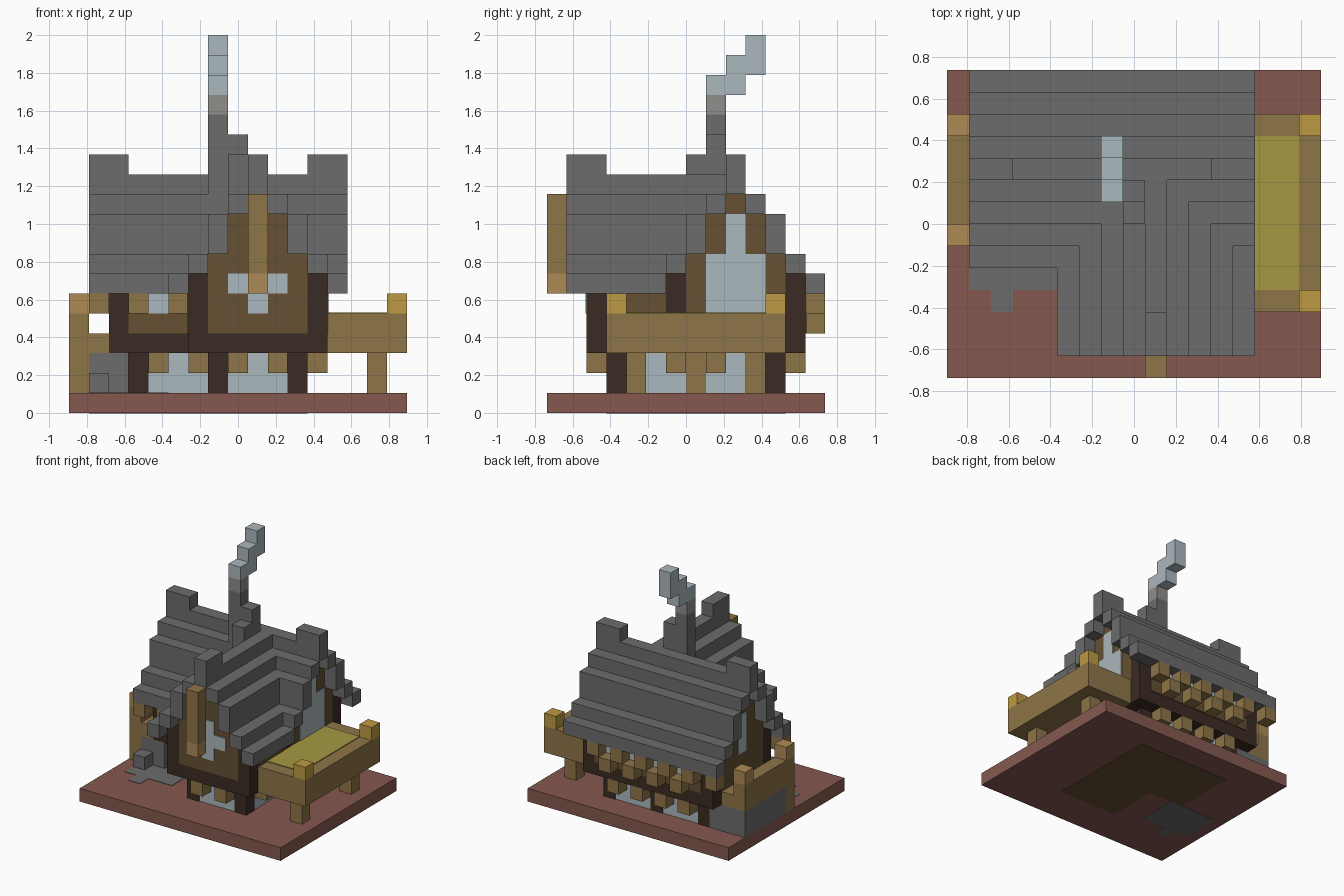
import bpy
import bmesh
from mathutils import Matrix, Vector

cube = bpy.data.objects.get("Cube")
if cube:
    bpy.data.objects.remove(cube)

U = 2 / 19                      # edge of one building block
ORIGIN = Vector((8.5, 7, 0))    # block coordinates of the centre
THIN = 0.06                     # plate thickness in blocks


def material(name, hexcode):
    rgb = [int(hexcode[n:n + 2], 16) / 255 for n in (0, 2, 4)]
    col = [((c + 0.055) / 1.055) ** 2.4 for c in rgb] + [1]
    m = bpy.data.materials.new(name)
    m.use_nodes = True
    m.diffuse_color = col
    m.node_tree.nodes["Principled BSDF"].inputs["Base Color"].default_value = col
    return m


CLAY = material("red clay", "85594F")
STONE = material("grey stone", "6C6C6C")
ASH = material("light grey", "908E8B")
PLASTER = material("pale blue", "ABB8BD")
WOOD = material("brown wood", "8F7548")
TAN = material("tan wood", "AF8A56")
PANEL = material("dark brown panel", "665033")
FRAME = material("blackish brown frame", "3B2B23")
GOLD = material("gold", "BD9A43")
STRAW = material("olive straw", "A59944")


def part(name, mat, boxes):
    """One object made of boxes, each given as x, y and z ranges in blocks."""
    bm = bmesh.new()
    for ranges in boxes:
        lo, hi = (Vector(v) for v in zip(*ranges))
        mid, size = ((lo + hi) / 2 - ORIGIN) * U, (hi - lo) * U
        bmesh.ops.create_cube(bm, size=1, matrix=Matrix.Translation(mid) @ Matrix.Diagonal(size.to_4d()))
    mesh = bpy.data.meshes.new(name)
    bm.to_mesh(mesh)
    bm.free()
    mesh.materials.append(mat)
    ob = bpy.data.objects.new(name, mesh)
    bpy.context.collection.objects.link(ob)


def one(i, j, k, height=1):
    return (i, i + 1), (j, j + 1), (k, k + height)


def turn(axis, along, across, up):
    return (along, across, up) if axis == "x" else (across, along, up)


# Ground slab with stone path and the floor showing underneath
part("ground_slab", CLAY, [((0, 17), (0, 14), (0, 1))])
for side, z in (("top", 1), ("underside", -THIN / 2)):
    up = (z, z + THIN / 2)
    part("path_" + side, STONE, [((1, 5), (4, 7), up), ((2, 3), (3, 4), up)])
part("floor_underside", PANEL, [((4, 12), (7, 12), (-THIN / 2, 0)), ((7, 12), (3, 7), (-THIN / 2, 0))])

# Ground floor: plaster between posts
E = THIN
part("lower_walls", PLASTER, [((3 + E, 12 - E), (7 + E, 12 - E), (1, 3)),
                              ((7 + E, 12 - E), (3 + E, 8), (1, 3))])
part("lower_posts", FRAME, [one(i, j, 1, 2) for i in (3, 7, 11) for j in (3, 7, 11)
                            if (i, j) not in ((3, 3), (11, 7))])
part("lower_side_post", WOOD, [one(11, 7, 1, 2)])
corbels = [(8, 2), (10, 2), (6, 4), (4, 6), (6, 6), (2, 8), (2, 10)]
corbels += [(12, j) for j in range(4, 11, 2)] + [(i, 12) for i in range(4, 11, 2)]
part("lower_corbels", WOOD, [one(i, j, 2) for i, j in corbels])

# Upper floor and roof: stepped gables, main one along x, front wing along y
WALL_TOP = [11, 10, 8, 7, 6]
ROOF_TOP = [12, 11, 10, 8, 7]


def gable(name, axis, ridge, walls, roof, trimmed):
    frame, panel, slabs = [], [], []
    for d in range(-4, 5):
        n, across = abs(d), (ridge + d, ridge + d + 1)
        end = 10 - n if trimmed else roof[1]
        slabs.append(turn(axis, (roof[0], end), across, (WALL_TOP[n], ROOF_TOP[n])))
        if n < 4:
            sill = WALL_TOP[n] if n == 3 else 4
            frame.append(turn(axis, walls, across, (3, sill)))
            if n < 3:
                panel.append(turn(axis, walls, across, (sill, WALL_TOP[n])))
    part(name + "_frame", FRAME, frame)
    part(name + "_panels", PANEL, panel)
    part(name + "_roof", STONE, slabs)


gable("main", "x", 9, (2, 13), (1, 14), False)
gable("wing", "y", 9, (2, 6), (1, 9), True)

# Panels and small windows on the long walls
part("long_wall_panels", PANEL, [((3, 6), (6 - E, 6), (4, 6)), ((3, 12), (13, 13 + E), (4, 6)),
                                 ((13, 13 + E), (3, 6), (4, 6)), ((6 - E, 6), (3, 6), (4, 6))])
part("long_wall_windows", PLASTER, [((4, 5), (6 - 1.5 * E, 6), (5, 6))]
     + [((i, i + 1), (13, 13 + 1.5 * E), (5, 6)) for i in range(4, 11, 2)])

# Gable windows
front = (2 - E, 2)
part("front_window", PLASTER, [((8, 11), front, (6, 7)), ((9, 10), front, (5, 6)), ((9, 10), front, (7, 8))])
part("right_window", PLASTER, [((13, 13 + E), (8, 11), (5, 8)), ((13, 13 + E), (9, 10), (8, 10))])
part("left_window", PLASTER, [((2 - E, 2), (9, 10), (6, 9))])

# Eave brackets
part("front_brackets", WOOD, [one(i, 5, 5) for i in (1, 3, 5)])
part("back_brackets", WOOD, [one(i, 13, 5) for i in range(1, 12, 2)] + [one(i, 13, 4) for i in range(4, 11, 2)])

# Hanging beam on the front gable
part("front_beam", WOOD, [one(9, 0, 7, 4)])
part("front_beam_end", TAN, [one(9, 0, 6)])

# Ridge ends and chimney
part("ridge_ends", STONE, [((1, 3), (9, 10), (12, 13)), ((12, 14), (9, 10), (12, 13)),
                           ((9, 10), (1, 3), (12, 13))])
part("chimney", STONE, [one(7, 8, 10, 5), one(8, 8, 10, 4), one(8, 7, 10, 3)])
part("chimney_top", ASH, [one(7, 8, 15)])
part("smoke", PLASTER, [one(7, 8, 16), one(7, 9, 16, 2), one(7, 10, 17, 2)])

# Balcony on the right
part("balcony", WOOD, [((13, 17), (3, 12), (3, 5))])
part("balcony_floor", STRAW, [((13, 16), (4, 11), (5, 5 + E))])
part("balcony_posts", GOLD, [one(16, j, 5) for j in (3, 11)])
part("balcony_legs", WOOD, [one(15, j, 1, 2) for j in (4, 10)])

# Porch on the left
part("porch_base", STONE, [((0, 3), (7, 12), (1, 3)), ((1, 3), (6, 7), (1, 3)), one(1, 5, 1)])
part("porch_deck", WOOD, [((0, 2), (6, 12), (3, 4)), ((0, 1), (6, 12), (4, 5)), one(0, 6, 1, 2)])
part("porch_posts", TAN, [one(0, j, 5) for j in (6, 11)])
